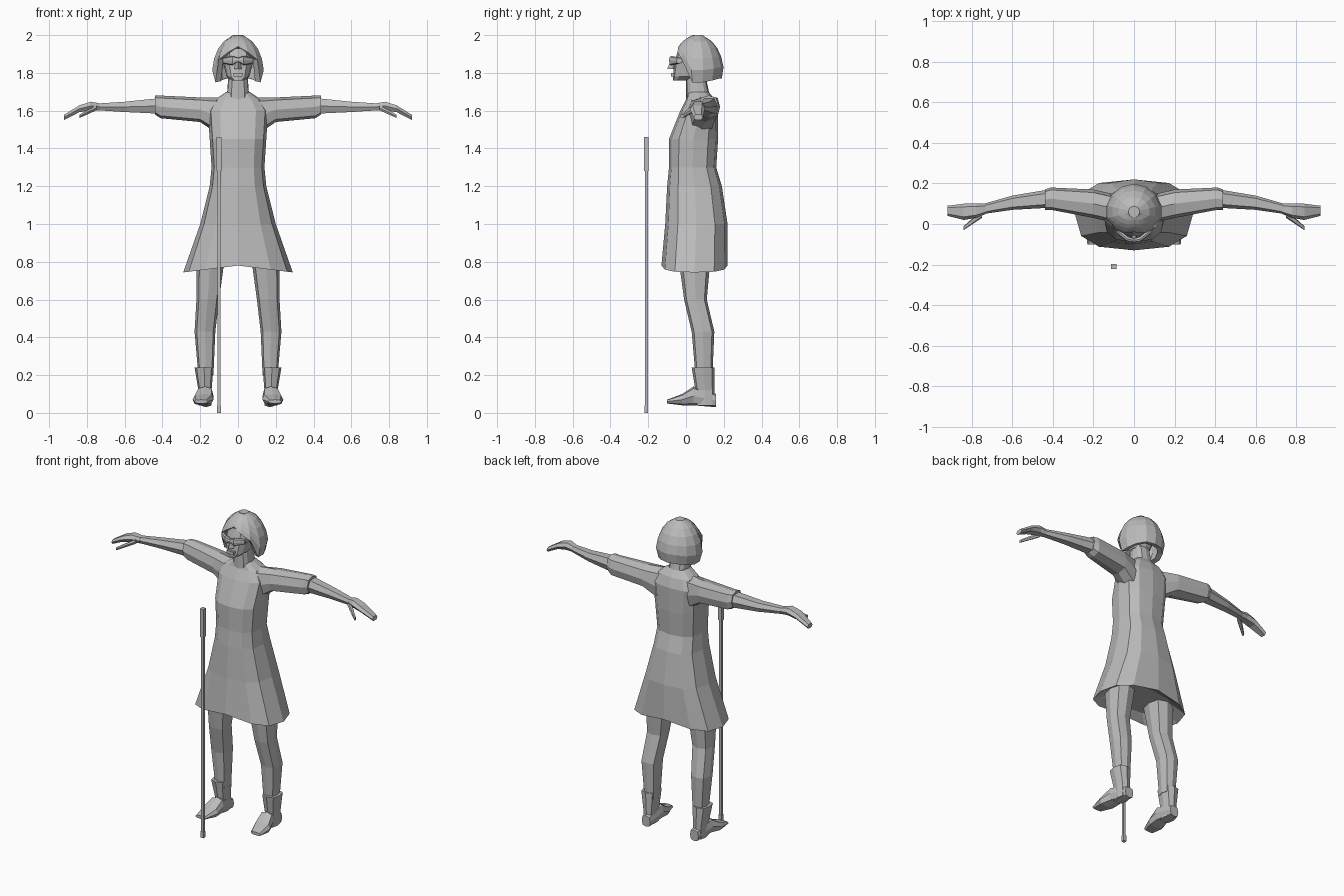
import bpy
import bmesh
from math import sin, cos, pi, sqrt, copysign
from mathutils import Vector

default_cube = bpy.data.objects.get("Cube")
if default_cube:
    bpy.data.objects.remove(default_cube)

grey = bpy.data.materials.new("plain grey")
grey.use_nodes = True
grey.diffuse_color = (.5, .5, .5, 1)
shader = grey.node_tree.nodes["Principled BSDF"]
shader.inputs["Base Color"].default_value = grey.diffuse_color


def build_object(name, bm, mirror=False):
    """Turn a bmesh into a flat-shaded object, optionally mirrored to the other side."""
    bmesh.ops.recalc_face_normals(bm, faces=bm.faces)
    mesh = bpy.data.meshes.new(name)
    bm.to_mesh(mesh)
    bm.free()
    mesh.materials.append(grey)
    part = bpy.data.objects.new(name, mesh)
    bpy.context.scene.collection.objects.link(part)
    if mirror:
        modifier = part.modifiers.new("mirror", 'MIRROR')
        modifier.use_mirror_merge = False
    return part


def skin_rings(rings, close_start=True):
    """Join neighbouring rings of points with quads and close the ends."""
    bm = bmesh.new()
    loops = [[bm.verts.new(point) for point in ring] for ring in rings]
    for lower, upper in zip(loops, loops[1:]):
        for i in range(len(lower)):
            bm.faces.new((lower[i - 1], lower[i], upper[i], upper[i - 1]))
    if close_start:
        bm.faces.new(loops[0])
    bm.faces.new(loops[-1])
    return bm


def section(axis, station, sides, squareness):
    """Rounded polygon across an axis, filling the box given by the station."""
    at, a_min, a_max, b_min, b_max = station
    points = []
    for i in range(sides):
        angle = 2 * pi * i / sides
        u, v = (copysign(abs(c) ** squareness, c) for c in (cos(angle), sin(angle)))
        point = [(a_min + a_max + u * (a_max - a_min)) / 2,
                 (b_min + b_max + v * (b_max - b_min)) / 2]
        point.insert("xyz".index(axis), at)
        points.append(Vector(point))
    return points


def limb(name, axis, stations, sides=8):
    """Mirrored tapering part: position, then extents along the other two axes."""
    rings = [section(axis, station, sides, .7) for station in stations]
    return build_object(name, skin_rings(rings), mirror=True)


def trunk(stations):
    """Symmetric upright rings from height, half width, front and back."""
    return [section("z", (height, -half, half, front, back), 12, .75)
            for height, half, front, back in stations]


def block(name, centre, size, mirror=False):
    """Plain box, used for the small straight parts."""
    bm = bmesh.new()
    bmesh.ops.create_cube(bm, size=1)
    bmesh.ops.scale(bm, vec=size, verts=bm.verts)
    bmesh.ops.translate(bm, vec=centre, verts=bm.verts)
    return build_object(name, bm, mirror)


# Dress: flared skirt, waist, chest and shoulders
dress_rings = trunk([
    (.8, .2, -.08, .17),
    (.78, .29, -.13, .22),
    (1, .2, -.11, .22),
    (1.2, .15, -.1, .19),
    (1.3, .14, -.09, .16),
    (1.45, .15, -.09, .17),
    (1.6, .16, -.03, .17),
    (1.66, .12, 0, .15),
    (1.7, .06, .01, .12),
])
for corner in dress_rings[1]:
    corner.z -= abs(corner.x) / 8
build_object("dress", skin_rings(dress_rings))

# Sleeves, bare arms, hands and thumbs
limb("sleeve", "x", [
    (.07, 0, .14, 1.45, 1.67),
    (.2, .03, .17, 1.54, 1.67),
    (.41, .07, .18, 1.56, 1.68),
    (.44, .07, .17, 1.58, 1.68),
])
limb("arm", "x", [
    (.42, .08, .17, 1.58, 1.67),
    (.6, .07, .14, 1.59, 1.65),
    (.74, .05, .1, 1.6, 1.64),
], sides=6)
limb("hand", "x", [
    (.73, .05, .1, 1.6, 1.64),
    (.78, .03, .1, 1.6, 1.65),
    (.84, .02, .1, 1.59, 1.63),
    (.92, .04, .09, 1.55, 1.58),
], sides=6)
limb("thumb", "x", [
    (.75, .03, .07, 1.6, 1.63),
    (.84, -.03, -.01, 1.56, 1.58),
], sides=6)

# Legs, ankle boots and shoes
limb("leg", "z", [
    (.82, .07, .22, -.04, .13),
    (.6, .1, .22, -.01, .11),
    (.43, .12, .23, .03, .15),
    (.2, .13, .21, .05, .14),
])
limb("boot_shaft", "z", [
    (.24, .13, .23, .03, .15),
    (.12, .14, .21, .05, .15),
    (.04, .14, .21, .05, .15),
])
limb("shoe", "y", [
    (.16, .14, .2, .03, .1),
    (.04, .13, .22, .04, .14),
    (-.02, .13, .24, .04, .1),
    (-.1, .16, .23, .05, .07),
])

# Neck, head and facial features
build_object("neck", skin_rings(trunk([
    (1.66, .06, 0, .13),
    (1.8, .05, 0, .1),
])))
build_object("head", skin_rings(trunk([
    (1.76, .03, -.07, .01),
    (1.78, .06, -.07, .1),
    (1.86, .08, -.06, .14),
    (1.93, .07, -.04, .13),
])))
nose_rings = [section("z", station, 4, 1) for station in [
    (1.87, -.01, .01, -.08, -.04),
    (1.82, -.02, .02, -.1, -.04),
]]
build_object("nose", skin_rings(nose_rings))
block("lips", (0, -.07, 1.79), (.05, .02, .02))
limb("glasses_lens", "x", [
    (0, -.09, -.07, 1.86, 1.88),
    (.03, -.09, -.06, 1.84, 1.89),
    (.08, -.05, -.02, 1.85, 1.88),
])
block("glasses_temple", (.08, 0, 1.87), (.01, .09, .02), mirror=True)

# Bobbed hair: columns from a shaped hem up to the crown
HEM_HEIGHTS = [1.94, 1.91, 1.87, 1.75, 1.75, 1.76, 1.77, 1.77]
hem = HEM_HEIGHTS + HEM_HEIGHTS[-2:0:-1]


def hair_point(column, rise):
    """Point on the domed outline, at a fraction of the way from hem to crown."""
    angle = 2 * pi * column / len(hem)
    height = hem[column] + (2 - hem[column]) * rise
    lift = height - 1.8
    spread = sqrt(1 - (lift / .2) ** 2) if lift > 0 else 1 + 2.5 * lift
    spread = max(spread, .2)
    return Vector((.14 * spread * sin(angle), .06 - .14 * spread * cos(angle), height))


hair_rings = [[hair_point(column, sin(pi / 2 * step / 6)) for column in range(len(hem))]
              for step in range(7)]
hair = build_object("hair", skin_rings(hair_rings, close_start=False))
shell = hair.modifiers.new("thickness", 'SOLIDIFY')
shell.thickness = .03
shell.offset = -1

# Walking cane: slim square shaft with a thicker grip and tip
cane_x, cane_y = -.1, -.21
for part, bottom, top, width in [("shaft", .02, 1.3, .015),
                                 ("grip", 1.28, 1.46, .025),
                                 ("tip", 0, .04, .02)]:
    block("cane_" + part, (cane_x, cane_y, (bottom + top) / 2), (width, width, top - bottom))
